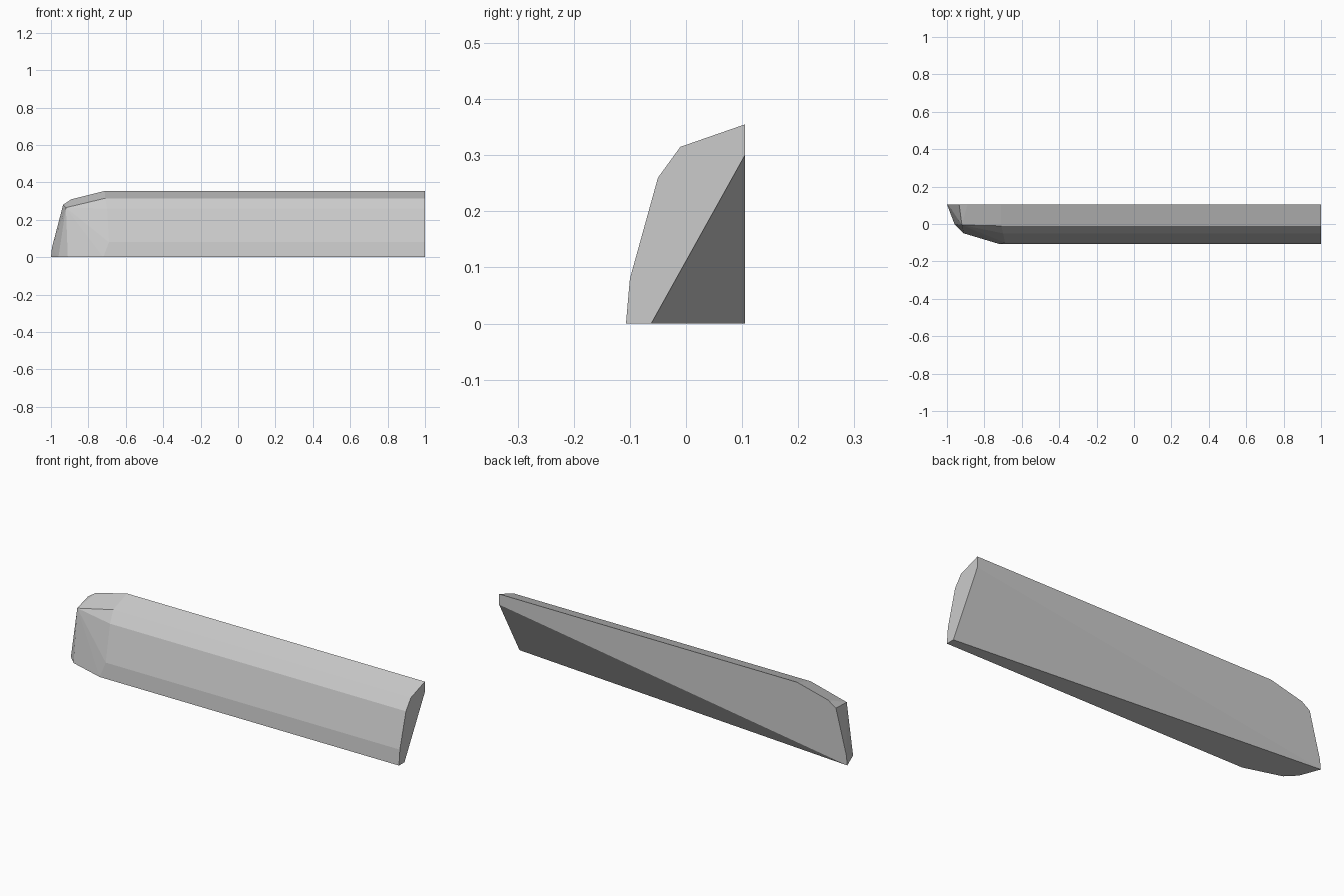
import bpy
import bmesh

cube = bpy.data.objects.get("Cube")
if cube:
    bpy.data.objects.remove(cube, do_unlink=True)

# Plain grey material
grey = bpy.data.materials.new("plain grey")
grey.use_nodes = True
colour = (0.6, 0.6, 0.6, 1)
grey.diffuse_color = colour
grey.node_tree.nodes["Principled BSDF"].inputs["Base Color"].default_value = colour

BACK = 0.105

# Front cross-section (y, z) from the bottom to the top, and where it ends at the nose
section = [(-0.107, 0), (-0.1, 0.08), (-0.05, 0.26), (-0.01, 0.315), (BACK, 0.355)]
nose_start = [-0.72, -0.69, -0.70, -0.71, -0.71]

# Undercut: the open end is sliced along a slope that fades out at the nose
undercut = [(1, BACK, 0.3), (1, -0.062, 0)]

# Nose: outline on the back plane (x, z), on the ground (x, y), and one upper corner
nose_back = [(-1, 0), (-0.995, 0.05), (-0.935, 0.28), (-0.89, 0.31)]
nose_ground = [(-0.96, 0), (-0.91, -0.05)]
nose_corner = (-0.92, -0.005, 0.265)

points = undercut + [nose_corner]
for (y, z), x in zip(section, nose_start):
    points += [(1, y, z), (x, y, z)]
points += [(x, BACK, z) for x, z in nose_back]
points += [(x, y, 0) for x, y in nose_ground]

# Wrap the faceted body around its corners
bm = bmesh.new()
for p in points:
    bm.verts.new(p)
bmesh.ops.convex_hull(bm, input=bm.verts)
bmesh.ops.dissolve_limit(bm, angle_limit=0.01, verts=bm.verts, edges=bm.edges)
bmesh.ops.recalc_face_normals(bm, faces=bm.faces)
mesh = bpy.data.meshes.new("faceted_bar")
bm.to_mesh(mesh)
bm.free()

mesh.materials.append(grey)
bar = bpy.data.objects.new("faceted_bar", mesh)
bpy.context.scene.collection.objects.link(bar)
